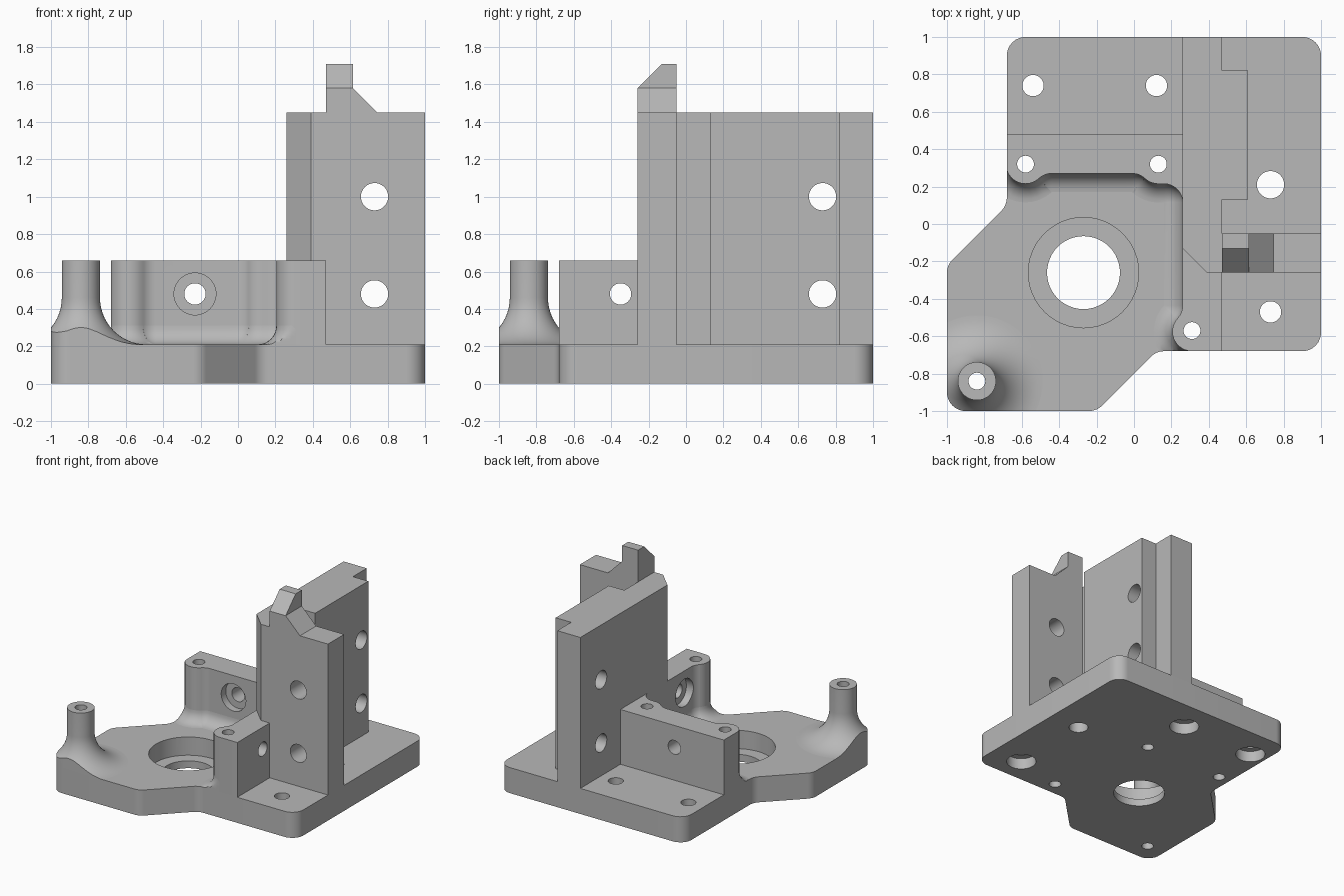
import bpy, bmesh
from math import radians, cos, sin, pi, tan
from mathutils import Vector, Matrix

if "Cube" in bpy.data.objects:
    bpy.data.objects.remove(bpy.data.objects["Cube"])

grey = bpy.data.materials.new("light_grey")
grey.use_nodes = True
grey.diffuse_color = (0.48, 0.48, 0.48, 1)
grey.node_tree.nodes["Principled BSDF"].inputs["Base Color"].default_value = (0.48, 0.48, 0.48, 1)

FLOOR, LOW, TALL = 0.21, 0.66, 1.45


def finish(bm, name):
    bmesh.ops.recalc_face_normals(bm, faces=bm.faces)
    mesh = bpy.data.meshes.new(name)
    bm.to_mesh(mesh)
    bm.free()
    mesh.materials.append(grey)
    ob = bpy.data.objects.new(name, mesh)
    bpy.context.collection.objects.link(ob)
    return ob


def prism(name, pts, low, high, axis="z"):
    """Extrude a 2D outline along z, or along y for an x-z outline."""
    bm = bmesh.new()
    place = (lambda a, b, c: (a, b, c)) if axis == "z" else (lambda a, b, c: (a, c, b))
    face = bm.faces.new([bm.verts.new(place(a, b, low)) for a, b in pts])
    new = bmesh.ops.extrude_face_region(bm, geom=[face])["geom"]
    move = Vector(place(0, 0, high - low))
    bmesh.ops.translate(bm, vec=move, verts=[v for v in new if isinstance(v, bmesh.types.BMVert)])
    return finish(bm, name)


def cylinder(axis, centre, radius, start, end):
    """Hole cutter along an axis; centre gives the other two coordinates."""
    a, b = centre
    mid = (start + end) / 2
    place, turn = {
        "x": ((mid, a, b), Matrix.Rotation(pi / 2, 4, "Y")),
        "y": ((a, mid, b), Matrix.Rotation(pi / 2, 4, "X")),
        "z": ((a, b, mid), Matrix()),
    }[axis]
    bm = bmesh.new()
    bmesh.ops.create_cone(bm, cap_ends=True, segments=48, radius1=radius, radius2=radius,
                          depth=end - start, matrix=Matrix.Translation(place) @ turn)
    return finish(bm, "cutter")


def boolean(ob, tool, operation="DIFFERENCE"):
    mod = ob.modifiers.new("cut", "BOOLEAN")
    mod.operation, mod.solver, mod.object = operation, "EXACT", tool
    bpy.context.view_layer.objects.active = ob
    bpy.ops.object.modifier_apply(modifier=mod.name)


def smooth(ob):
    bpy.ops.object.select_all(action="DESELECT")
    ob.select_set(True)
    bpy.context.view_layer.objects.active = ob
    bpy.ops.object.shade_smooth_by_angle(angle=radians(30))


def rounded(pts, radius, steps=8):
    """Round every corner of a closed outline."""
    out = []
    for i, p in enumerate(pts):
        p = Vector(p)
        u = (Vector(pts[i - 1]) - p).normalized()
        v = (Vector(pts[(i + 1) % len(pts)]) - p).normalized()
        half = u.angle(v) / 2
        start, end = p + u * radius / tan(half), p + v * radius / tan(half)
        centre = p + (u + v).normalized() * radius / sin(half)
        for k in range(steps + 1):
            d = (start - centre).lerp(end - centre, k / steps).normalized()
            out.append(tuple(centre + d * radius))
    return out


def arc(centre, radius, a0, a1, side, steps=12):
    """Arc points with their normals; side is 1 for convex and -1 for concave."""
    out = []
    for k in range(steps + 1):
        a = radians(a0 + (a1 - a0) * k / steps)
        d = Vector((cos(a), sin(a)))
        out.append((Vector(centre) + d * radius, d * side))
    return out


# Base plate
outline = rounded([(-1, -1), (-0.2, -1), (0.12, -0.68), (1, -0.68),
                   (1, 1), (-0.68, 1), (-0.68, 0.1), (-1, -0.22)], 0.1)
base = prism("base_plate", outline, 0, FLOOR)

# Low mounting walls with screw bosses around the pocket
B, C = 0.105, 0.1
path = (arc((-0.58, 0.32), B, 180, 313, 1) + arc((-0.44, 0.17), C, 133, 90, -1)
        + arc((-0.01, 0.17), C, 90, 47, -1) + arc((0.13, 0.32), B, 227, 270, 1)
        + arc((0.16, 0.115), C, 90, 0, -1) + arc((0.16, -0.435), C, 0, -47, -1)
        + arc((0.31, -0.575), B, 133, 270, 1))


def clamp(p):
    return (max(p.x, -0.68), max(p.y, -0.68))


low_pts = []
for p, n in path:
    q = clamp(p)
    if not low_pts or (Vector(q) - Vector(low_pts[-1])).length > 1e-3:
        low_pts.append(q)
low_pts += [(0.31, -0.68), (0.47, -0.68), (0.47, -0.26), (0.42, -0.26), (0.42, 0.48), (-0.68, 0.48)]
low_walls = prism("low_mounting_walls", low_pts, FLOOR, LOW)

# Concave fillet where the pocket walls meet the plate
bm = bmesh.new()
rows = []
for p, n in path:
    row = []
    for k in range(9):
        t = k / 8 * pi / 2
        x, y = clamp(p + n * C * (1 - cos(t)))
        row.append(bm.verts.new((x, y, FLOOR + C * (1 - sin(t)))))
    rows.append(row)
for r, s in zip(rows, rows[1:]):
    for k in range(8):
        bm.faces.new((r[k], s[k], s[k + 1], r[k + 1]))
bmesh.ops.remove_doubles(bm, verts=bm.verts, dist=1e-4)
fillet = finish(bm, "pocket_fillet")
if sum(f.normal.z * f.area for f in fillet.data.polygons) < 0:
    fillet.data.flip_normals()

# Tall wall, chamfered at its front corner above the low walls
tall_wall = prism("tall_wall", [(0.26, -0.13), (0.39, -0.26), (0.47, -0.26), (0.47, 0.13), (0.61, 0.13),
                                (0.61, 0.82), (0.47, 0.82), (0.47, 1), (0.26, 1)], FLOOR, TALL)

# Cross wall with a sloped shoulder and a tooth on top
cross_wall = prism("cross_wall", [(0.47, FLOOR), (1, FLOOR), (1, TALL), (0.745, TALL), (0.615, 1.58),
                                  (0.615, 1.71), (0.47, 1.71)], -0.26, -0.05, "y")
bm = bmesh.new()
bmesh.ops.create_cube(bm, size=0.4)
wedge_turn = Matrix.Rotation(radians(45), 4, "X")
bmesh.ops.transform(bm, verts=bm.verts, matrix=Matrix.Translation(
    Vector((0.55, -0.195, 1.645)) + Vector((0, -1, 1)).normalized() * 0.2) @ wedge_turn)
wedge = finish(bm, "cutter")
boolean(cross_wall, wedge)

# Corner post flaring into the plate, trimmed to the plate outline
POST, FLARE = 0.102, 0.25
profile = [(0, 0.19), (POST + FLARE, 0.19)]
profile += [(POST + FLARE * (1 - cos(t)), FLOOR + FLARE * (1 - sin(t)))
            for t in (pi / 2 * (1 - k / 14) for k in range(15))]
profile += [(POST, LOW), (0, LOW)]
bm = bmesh.new()
verts = [bm.verts.new((r, 0, z)) for r, z in profile]
edges = [bm.edges.new(pair) for pair in zip(verts, verts[1:])]
bmesh.ops.spin(bm, geom=verts + edges, axis=(0, 0, 1), cent=(0, 0, 0), angle=2 * pi, steps=64)
bmesh.ops.remove_doubles(bm, verts=bm.verts, dist=1e-4)
bmesh.ops.translate(bm, vec=(-0.84, -0.84, 0), verts=bm.verts)
post = finish(bm, "corner_post")
trim = prism("cutter", outline, 0, 1)
boolean(post, trim, "INTERSECT")

# Screw holes
SMALL, MID, WIDE, BORE = 0.045, 0.057, 0.073, 0.112
cuts = []
for c in ((-0.58, 0.32), (0.13, 0.32), (0.31, -0.57), (-0.84, -0.84)):
    cuts.append((cylinder("z", c, SMALL, -0.1, 0.8), (base, low_walls, post)))
for c in ((-0.54, 0.74), (0.12, 0.74), (0.73, -0.47)):
    cuts.append((cylinder("z", c, MID, -0.1, 0.3), (base,)))
    cuts.append((cylinder("z", c, BORE, -0.1, 0.09), (base,)))
cuts.append((cylinder("z", (0.73, 0.21), WIDE, -0.1, 0.3), (base,)))
for z in (0.48, 1.0):
    cuts.append((cylinder("x", (0.73, z), WIDE, 0.1, 0.8), (tall_wall,)))
    cuts.append((cylinder("y", (0.73, z), WIDE, -0.4, 0.1), (cross_wall,)))
cuts.append((cylinder("y", (-0.23, 0.48), MID, 0.1, 0.6), (low_walls,)))
cuts.append((cylinder("y", (-0.23, 0.48), BORE, 0.1, 0.33), (low_walls,)))
cuts.append((cylinder("x", (-0.35, 0.48), MID, 0.1, 0.6), (low_walls, tall_wall)))
cuts.append((cylinder("x", (-0.35, 0.48), BORE, 0.1, 0.32), (low_walls, tall_wall)))

# Large stepped bore in the plate
cuts.append((cylinder("z", (-0.27, -0.26), 0.195, -0.1, 0.3), (base,)))
cuts.append((cylinder("z", (-0.27, -0.26), 0.295, 0.06, 0.3), (base,)))

for tool, parts in cuts:
    for part in parts:
        boolean(part, tool)
for tool in [c[0] for c in cuts] + [wedge, trim]:
    bpy.data.objects.remove(tool)
for part in (base, low_walls, fillet, tall_wall, cross_wall, post):
    smooth(part)
